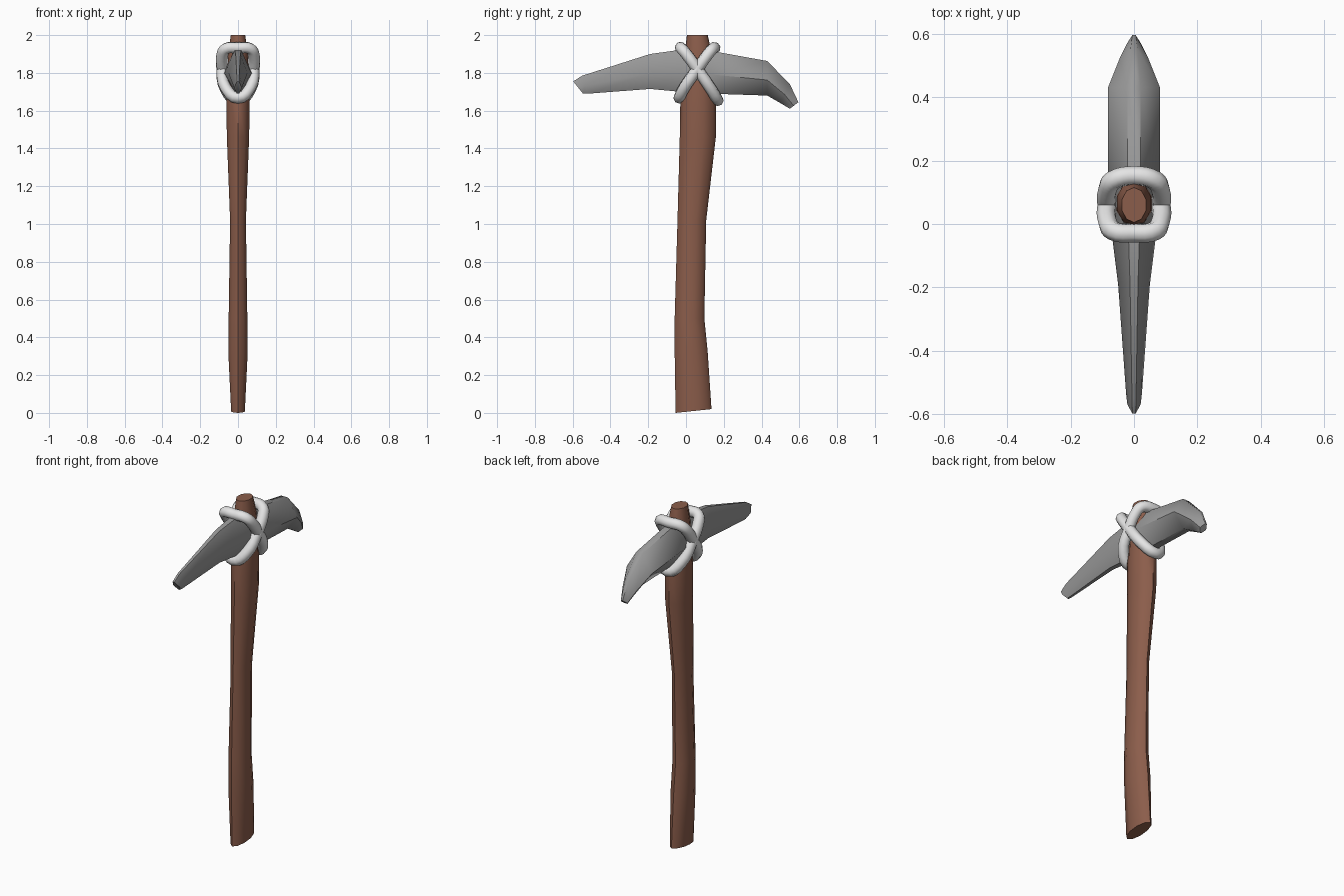
import bpy, bmesh, math
from mathutils import Vector

if "Cube" in bpy.data.objects:
    bpy.data.objects.remove(bpy.data.objects["Cube"])


def material(name, rgb):
    m = bpy.data.materials.new(name)
    m.diffuse_color = (*rgb, 1)
    m.use_nodes = True
    m.node_tree.nodes["Principled BSDF"].inputs["Base Color"].default_value = m.diffuse_color
    return m


def smooth(obj, angle):
    bpy.ops.object.select_all(action='DESELECT')
    obj.select_set(True)
    bpy.context.view_layer.objects.active = obj
    bpy.ops.object.shade_smooth_by_angle(angle=math.radians(angle))


def loft(name, profile, sections, mat, angle):
    """Skin sections (start yz, end yz, half width) with a unit profile (across, along)."""
    bm = bmesh.new()
    rings = []
    for y0, z0, y1, z1, hw in sections:
        a, b = Vector((0, y0, z0)), Vector((0, y1, z1))
        rings.append([bm.verts.new(a.lerp(b, (v + 1) / 2) + Vector((u * hw, 0, 0)))
                      for u, v in profile])
    n = len(profile)
    for r, s in zip(rings, rings[1:]):
        for i in range(n):
            j = (i + 1) % n
            bm.faces.new((r[i], r[j], s[j], s[i]))
    bm.faces.new(rings[0])
    bm.faces.new(rings[-1])
    bmesh.ops.recalc_face_normals(bm, faces=bm.faces)
    me = bpy.data.meshes.new(name)
    bm.to_mesh(me)
    bm.free()
    obj = bpy.data.objects.new(name, me)
    bpy.context.collection.objects.link(obj)
    me.materials.append(mat)
    smooth(obj, angle)
    return obj


def rope_loop(name, half, mat):
    """Closed tube from half a path, mirrored in x."""
    pts = half + [(-x, y, z) for x, y, z in half[-2:0:-1]]
    cu = bpy.data.curves.new(name, 'CURVE')
    cu.dimensions = '3D'
    cu.bevel_depth = 0.031
    cu.bevel_resolution = 2
    cu.resolution_u = 4
    sp = cu.splines.new('BEZIER')
    sp.bezier_points.add(len(pts) - 1)
    for bp, p in zip(sp.bezier_points, pts):
        bp.co = p
        bp.handle_left_type = bp.handle_right_type = 'AUTO'
    sp.use_cyclic_u = True
    obj = bpy.data.objects.new(name, cu)
    bpy.context.collection.objects.link(obj)
    cu.materials.append(mat)
    bpy.ops.object.select_all(action='DESELECT')
    obj.select_set(True)
    bpy.context.view_layer.objects.active = obj
    bpy.ops.object.convert(target='MESH')
    smooth(bpy.context.object, 60)


wood = material("brown_wood", (0.26, 0.11, 0.07))
stone = material("grey_stone", (0.32, 0.32, 0.32))
cord = material("pale_cord", (0.78, 0.78, 0.78))

# Handle: curved shaft with an oval section
oval = [(math.sin(i * math.tau / 10), math.cos(i * math.tau / 10)) for i in range(10)]
loft("handle", oval, [
    (-0.055, 0.0, 0.135, 0.02, 0.038),
    (-0.06, 0.32, 0.115, 0.32, 0.054),
    (-0.06, 0.50, 0.097, 0.50, 0.052),
    (-0.045, 1.02, 0.107, 1.02, 0.044),
    (-0.033, 1.46, 0.158, 1.46, 0.062),
    (-0.03, 1.65, 0.16, 1.65, 0.065),
    (-0.008, 1.90, 0.138, 1.90, 0.055),
    (0.005, 2.0, 0.115, 2.0, 0.040)], wood, 50)

# Head: spike at the front, broad drooping blade at the back
facet = [(0.25, 1), (1, 0.1), (0.25, -1), (-0.25, -1), (-1, 0.1), (-0.25, 1)]
loft("pick_head", facet, [
    (-0.597, 1.755, -0.545, 1.69, 0.021),
    (-0.55, 1.785, -0.52, 1.69, 0.025),
    (-0.19, 1.90, -0.19, 1.715, 0.05),
    (-0.03, 1.922, -0.03, 1.70, 0.07),
    (0.13, 1.917, 0.13, 1.69, 0.082),
    (0.43, 1.863, 0.43, 1.68, 0.082),
    (0.55, 1.74, 0.50, 1.64, 0.045),
    (0.595, 1.645, 0.55, 1.61, 0.021)], stone, 55)

# Binding: two tilted loops crossing at the sides
rope_loop("binding_front_high", [
    (0, -0.028, 1.932), (0.065, -0.022, 1.928), (0.083, 0.005, 1.895),
    (0.084, 0.06, 1.82), (0.065, 0.135, 1.71), (0, 0.168, 1.655)], cord)
rope_loop("binding_back_high", [
    (0, 0.152, 1.932), (0.065, 0.138, 1.925), (0.083, 0.11, 1.89),
    (0.084, 0.06, 1.82), (0.065, -0.01, 1.72), (0, -0.036, 1.668)], cord)
